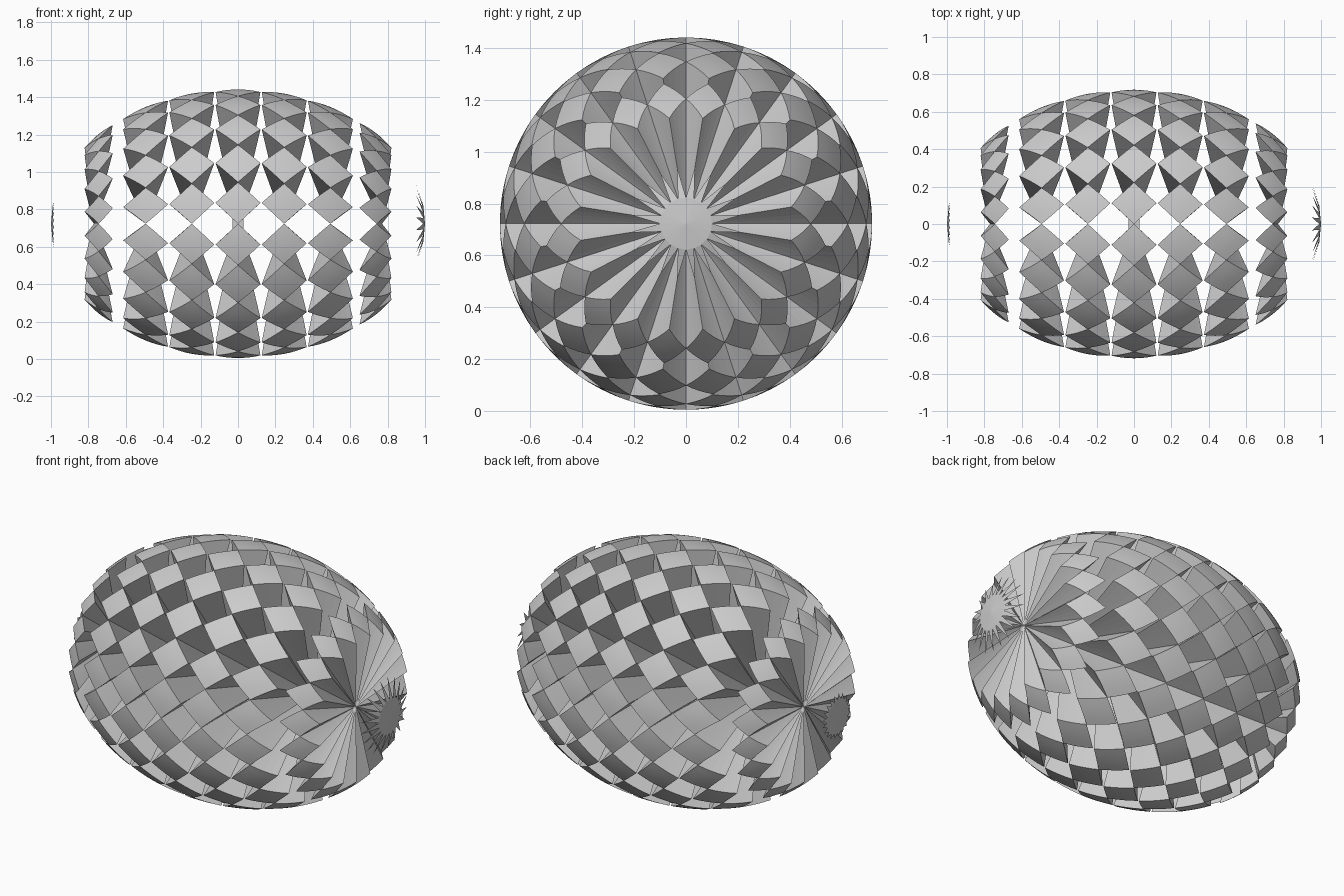
import bpy, bmesh, math

if "Cube" in bpy.data.objects:
    bpy.data.objects.remove(bpy.data.objects["Cube"])

A, B, ZC = 1.0, 0.718, 0.723      # ellipsoid half length, radius, centre height
N = 20                            # cells around the axis
STEP = 2 * math.pi / N
SUB = 4


def surf(x, ang):
    r = B * math.sqrt(max(0.0, 1 - (x / A) ** 2))
    return (x, r * math.cos(ang), ZC + r * math.sin(ang))


def finish(bm, name):
    bmesh.ops.remove_doubles(bm, verts=bm.verts, dist=1e-5)
    me = bpy.data.meshes.new(name)
    bm.to_mesh(me)
    bm.free()
    ob = bpy.data.objects.new(name, me)
    bpy.context.collection.objects.link(ob)
    return ob


def band(name, left, mid, right, apex):
    """Ring of diamond cells, each tapering inward to a point on the axis."""
    bm = bmesh.new()
    for k in range(N):
        a0 = (k + 0.5) * STEP
        # diamond corners as (x, angle)
        L, R = (left, a0), (right, a0)
        D, U = (mid, a0 - STEP / 2), (mid, a0 + STEP / 2)
        grid = []
        for i in range(SUB + 1):
            s = i / SUB
            row = []
            for j in range(SUB + 1):
                t = j / SUB
                w = ((1 - s) * (1 - t), s * (1 - t), s * t, (1 - s) * t)
                p = [sum(wi * c[m] for wi, c in zip(w, (L, D, R, U))) for m in (0, 1)]
                row.append(bm.verts.new(surf(*p)))
            grid.append(row)
        # outer diamond skin
        for i in range(SUB):
            for j in range(SUB):
                f = bm.faces.new((grid[i][j], grid[i + 1][j],
                                  grid[i + 1][j + 1], grid[i][j + 1]))
                f.smooth = True
        # four walls running to the axis
        tip = bm.verts.new((apex, 0, ZC))
        rim = [grid[i][0] for i in range(SUB)] + [grid[SUB][j] for j in range(SUB)]
        rim += [grid[i][SUB] for i in range(SUB, 0, -1)] + [grid[0][j] for j in range(SUB, 0, -1)]
        for a, b in zip(rim, rim[1:] + rim[:1]):
            bm.faces.new((b, a, tip))
    return finish(bm, name)


def star(name, side, r_in, r_out):
    """Curved spiky end cap."""
    bm = bmesh.new()

    def pt(r, ang):
        return bm.verts.new(surf(side * A * math.sqrt(1 - (r / B) ** 2), ang))

    c = bm.verts.new((side * A, 0, ZC))
    for k in range(N):
        a = k * STEP
        v0, v1 = pt(r_in, a), pt(r_in, a + STEP)
        t = pt(r_out, a + STEP / 2)
        for f in ((c, v0, v1), (v0, t, v1)):
            bm.faces.new(f if side > 0 else f[::-1])
    return finish(bm, name)


# five wide middle bands
for i in range(-2, 3):
    m = i * 0.247
    band("cell_band_%d" % (i + 3), m - 0.12, m, m + 0.12, m)

# narrower bands near the ends
band("end_band_right", 0.65, 0.742, 0.82, 0.77)
band("end_band_left", -0.67, -0.745, -0.82, -0.77)

# end caps
star("end_star_right", 1, 0.10, 0.22)
star("end_star_left", -1, 0.10, 0.13)

# small core at the centre
bm = bmesh.new()
bmesh.ops.create_cube(bm, size=0.06)
bmesh.ops.translate(bm, verts=bm.verts, vec=(0, 0, ZC))
finish(bm, "core")

# consistent outward skin direction, sharp diamond rims
for ob in list(bpy.context.collection.objects):
    bm = bmesh.new()
    bm.from_mesh(ob.data)
    if "band" in ob.name:
        bmesh.ops.recalc_face_normals(bm, faces=bm.faces)
        for e in bm.edges:
            if len(e.link_faces) != 2 or e.calc_face_angle(0) > math.radians(30):
                e.smooth = False
    bm.to_mesh(ob.data)
    bm.free()
